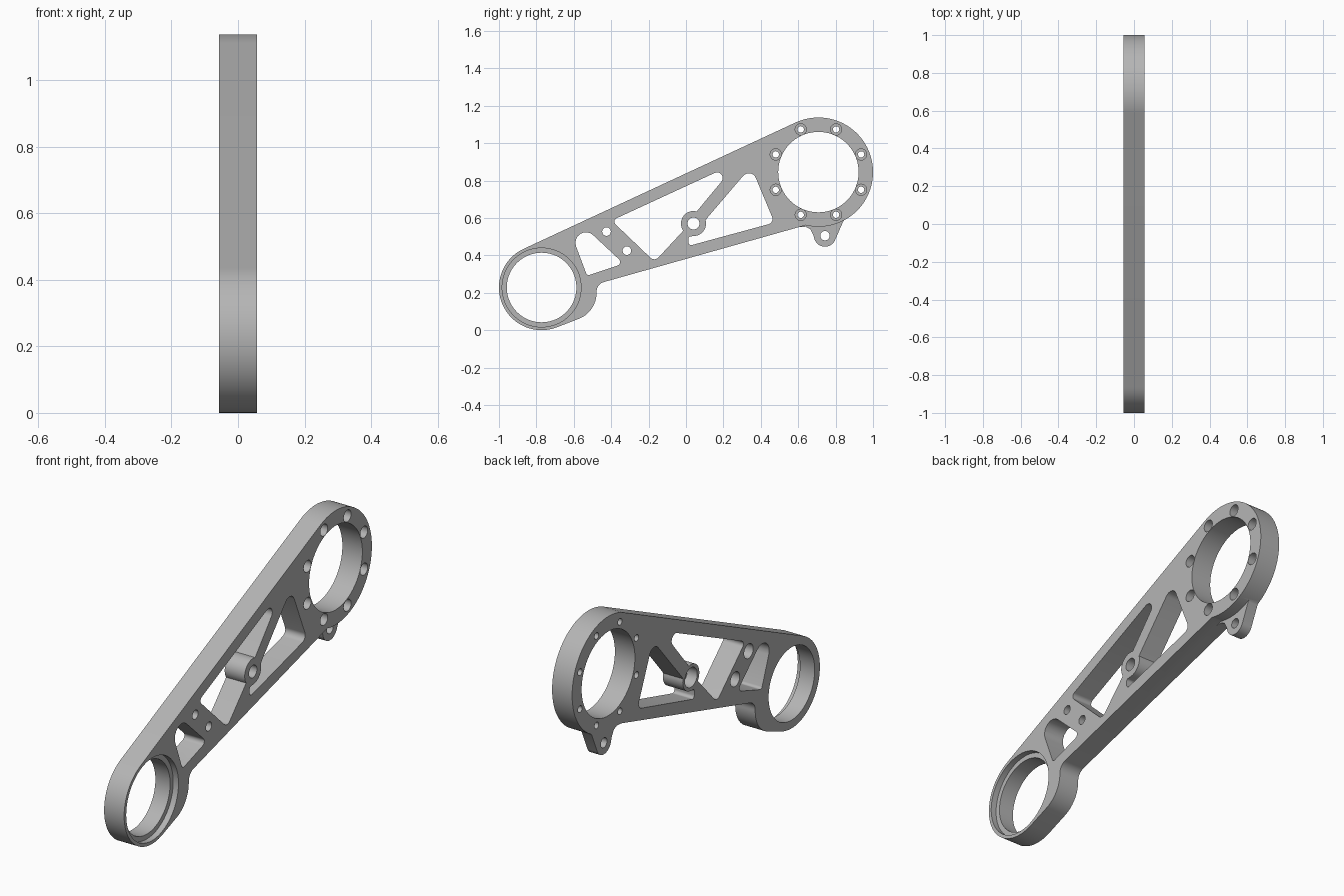
import bpy, bmesh
from math import sin, cos, radians, pi
from mathutils import Vector

if "Cube" in bpy.data.objects:
    bpy.data.objects.remove(bpy.data.objects["Cube"])

HALF = 0.0565            # half thickness of the arm along x
OUT = HALF + 0.05        # cutters reach past both faces
SMALL, BIG, BOSS, LUG = (-0.772, 0.228), (0.708, 0.845), (0.04, 0.57), (0.743, 0.505)

metal = bpy.data.materials.new("grey_metal")
metal.use_nodes = True
colour = (0.46, 0.46, 0.46, 1)
metal.diffuse_color = colour
metal.node_tree.nodes["Principled BSDF"].inputs["Base Color"].default_value = colour


def arc(centre, r, start, end, n=24):
    """Points of an arc in the y-z plane, angles in degrees."""
    steps = [radians(start + (end - start) * i / n) for i in range(n + 1)]
    return [(centre[0] + r * cos(a), centre[1] + r * sin(a)) for a in steps]


def rounded(corners, n=8):
    """Polygon whose corners (y, z, radius) are filleted."""
    pts = []
    for i, (y, z, r) in enumerate(corners):
        p = Vector((y, z))
        if r == 0:
            pts.append(p)
            continue
        a = (Vector(corners[i - 1][:2]) - p).normalized()
        b = (Vector(corners[(i + 1) % len(corners)][:2]) - p).normalized()
        half = a.angle(b) / 2
        centre = p + (a + b).normalized() * (r / sin(half))
        u = -(a + b).normalized()
        side = (a - u * a.dot(u)).normalized()
        sweep = pi / 2 - half
        for k in range(n + 1):
            t = sweep * (1 - 2 * k / n)
            pts.append(centre + r * (u * cos(t) + side * sin(t)))
    return pts


def prism(name, pts, x0, x1):
    """Extrude a y-z profile from x0 to x1."""
    bm = bmesh.new()
    face = bm.faces.new([bm.verts.new((x0, p[0], p[1])) for p in pts])
    top = bmesh.ops.extrude_face_region(bm, geom=[face])["geom"]
    bmesh.ops.translate(bm, vec=(x1 - x0, 0, 0),
                        verts=[v for v in top if isinstance(v, bmesh.types.BMVert)])
    bmesh.ops.recalc_face_normals(bm, faces=bm.faces)
    mesh = bpy.data.meshes.new(name)
    bm.to_mesh(mesh)
    bm.free()
    mesh.materials.append(metal)
    ob = bpy.data.objects.new(name, mesh)
    bpy.context.collection.objects.link(ob)
    return ob


def combine(target, other, operation):
    """Apply a boolean and discard the helper."""
    mod = target.modifiers.new(operation, "BOOLEAN")
    mod.operation, mod.object, mod.solver = operation, other, "EXACT"
    bpy.context.view_layer.objects.active = target
    bpy.ops.object.modifier_apply(modifier=mod.name)
    bpy.data.objects.remove(other)


def cut(pts, x0=-OUT, x1=OUT):
    combine(arm, prism("cutter", pts, x0, x1), "DIFFERENCE")


def bore(centre, r, x0=-OUT, x1=OUT, n=40):
    cut(arc(centre, r, 0, 360, n)[:-1], x0, x1)


# Arm outline: small ring, heel, inner fillet, lower edge, large ring
outline = (arc(SMALL, 0.228, 114.5, 290, 48)
           + arc((-0.628, 0.2), 0.15, -70, 0)
           + arc((-0.425, 0.206), 0.053, 180, 106, 10)
           + arc(BIG, 0.292, 256.5, 474.5, 64))
arm = prism("link_arm", outline, -HALF, HALF)

# Half-thickness lug below the large ring
lug = ([(0.596, 0.617), (0.596, 0.551), (0.64, 0.553), (0.665, 0.54), (0.68, 0.51)]
       + arc(LUG, 0.059, 200, 335)
       + [(0.84, 0.58), (0.87, 0.62), (0.82, 0.618)])
combine(arm, prism("lug", lug, -HALF, 0), "UNION")
bore(LUG, 0.025)

# Weight-saving pockets, shaped around the central boss
cut(rounded([(-0.671, 0.671, 0.056), (-0.334, 0.356, 0.02), (-0.529, 0.291, 0.015)]))
boss_left = [(y, z, 0) for y, z in arc(BOSS, 0.067, 75, 215, 14)]
cut(rounded([(-0.398, 0.586, 0.02), (0.274, 0.896, 0.03)] + boss_left
            + [(-0.168, 0.366, 0.03)]))
boss_right = [(y, z, 0) for y, z in arc(BOSS, 0.067, -85, 15, 12)]
cut(rounded([(0.348, 0.874, 0.04), (0.473, 0.575, 0.03), (0.013, 0.45, 0.015),
             (0.013, 0.5, 0.012)] + boss_right + [(0.115, 0.602, 0)]))

# Ring bores, with a bearing seat in the small one
bore(SMALL, 0.186, n=72)
bore(SMALL, 0.211, HALF - 0.03, OUT, 72)
bore(BIG, 0.215, n=72)

# Counterbored bolt circle on the large ring
for k in range(8):
    a = radians(22.5 + 45 * k)
    bolt = (BIG[0] + 0.247 * cos(a), BIG[1] + 0.247 * sin(a))
    bore(bolt, 0.017, n=20)
    bore(bolt, 0.03, 0, OUT, 24)

# Boss and web holes, counterbored from the other face
for centre, r, wide in ((BOSS, 0.032, 0.05),
                        ((-0.425, 0.527), 0.023, 0.037),
                        ((-0.316, 0.425), 0.023, 0.037)):
    bore(centre, r, n=28)
    bore(centre, wide, -OUT, 0, 32)

bpy.ops.object.select_all(action="DESELECT")
arm.select_set(True)
bpy.context.view_layer.objects.active = arm
bpy.ops.object.shade_smooth_by_angle(angle=radians(30))
